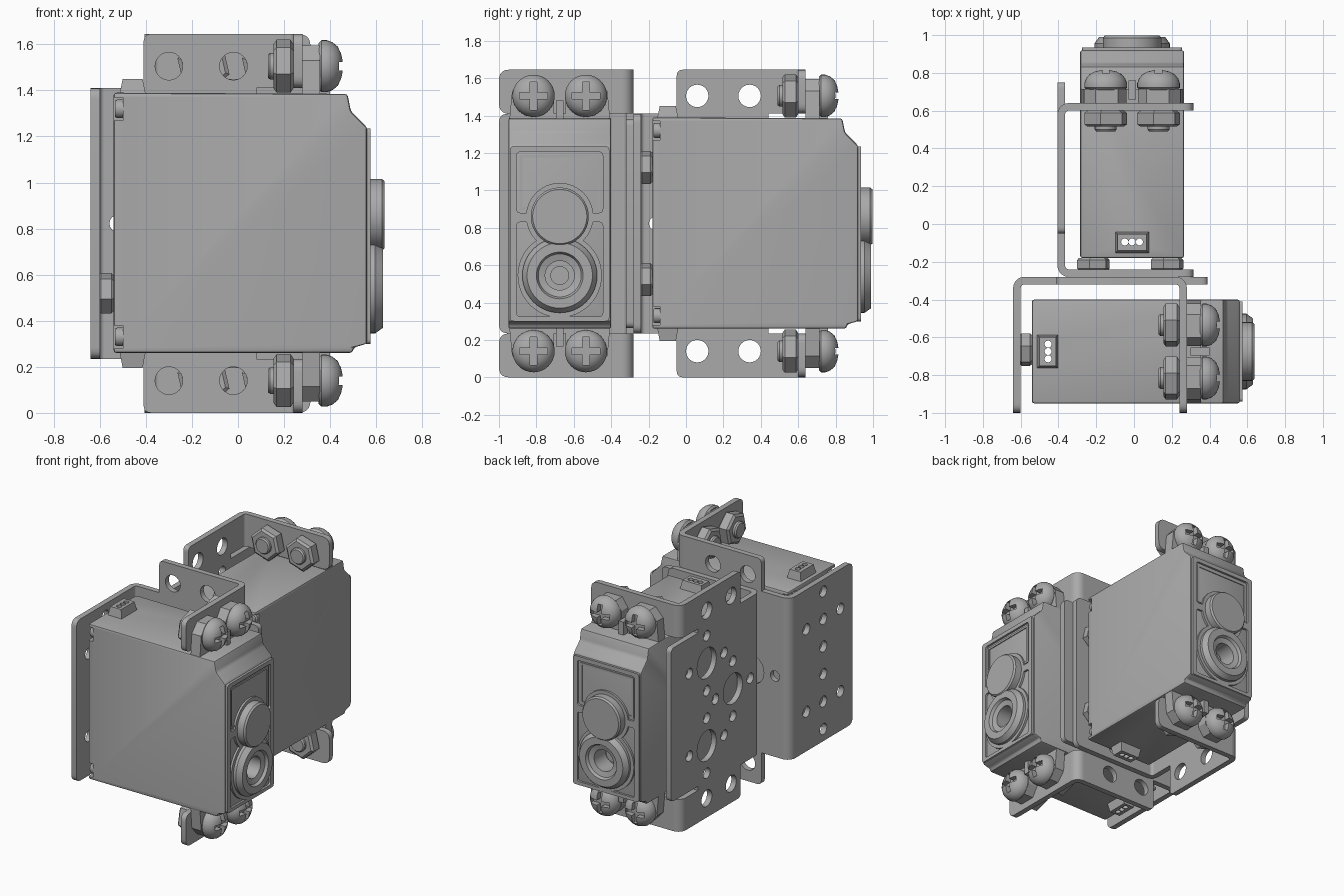
import bpy, bmesh, math
from mathutils import Matrix, Vector

cube = bpy.data.objects.get("Cube")
if cube:
    bpy.data.objects.remove(cube)

GREY = (0.4, 0.4, 0.4, 1)
mat = bpy.data.materials.new("plain grey")
mat.use_nodes = True
mat.diffuse_color = GREY
mat.node_tree.nodes["Principled BSDF"].inputs["Base Color"].default_value = GREY

AXES = {"X": lambda u, v, w: (w, u, v),
        "Y": lambda u, v, w: (u, w, v),
        "Z": lambda u, v, w: (u, v, w)}
MID_Y, TOP = -0.675, 1.645
parts = []


def finish(name, bm, keep=True):
    bmesh.ops.remove_doubles(bm, verts=bm.verts, dist=1e-5)
    bmesh.ops.recalc_face_normals(bm, faces=bm.faces)
    mesh = bpy.data.meshes.new(name)
    bm.to_mesh(mesh)
    bm.free()
    mesh.materials.append(mat)
    obj = bpy.data.objects.new(name, mesh)
    bpy.context.collection.objects.link(obj)
    if keep:
        parts.append(obj)
    return obj


def prism(name, loops, axis, w0, w1, keep=True):
    """Extrude flat outlines (inner outlines become holes) along an axis."""
    curve = bpy.data.curves.new(name, "CURVE")
    curve.dimensions, curve.fill_mode, curve.extrude = "2D", "BOTH", 0.5
    for loop in loops:
        s = curve.splines.new("POLY")
        s.points.add(len(loop) - 1)
        for p, (u, v) in zip(s.points, loop):
            p.co = (u, v, 0, 1)
        s.use_cyclic_u = True
    tmp = bpy.data.objects.new(name, curve)
    bpy.context.collection.objects.link(tmp)
    mesh = bpy.data.meshes.new_from_object(tmp.evaluated_get(bpy.context.evaluated_depsgraph_get()))
    bm = bmesh.new()
    bm.from_mesh(mesh)
    bpy.data.objects.remove(tmp)
    bpy.data.meshes.remove(mesh)
    for v in bm.verts:
        v.co = AXES[axis](v.co.x, v.co.y, w0 if v.co.z < 0 else w1)
    return finish(name, bm, keep)


def lathe(name, profile, axis, u, v, n=32, turn=0.0):
    """Spin (radius, height) points around an axis."""
    bm = bmesh.new()
    rings = [[bm.verts.new(AXES[axis](u + r * math.cos(a), v + r * math.sin(a), w))
              for a in (turn + math.tau * i / n for i in range(n))] for r, w in profile]
    for a, b in zip(rings, rings[1:]):
        for i in range(n):
            bm.faces.new((a[i], a[i - 1], b[i - 1], b[i]))
    return finish(name, bm)


def disc(u, v, r, n=24):
    return [(u + r * math.cos(math.tau * i / n), v + r * math.sin(math.tau * i / n)) for i in range(n)]


def rect(u0, u1, v0, v1):
    return [(u0, v0), (u1, v0), (u1, v1), (u0, v1)]


def rounded(points, r, which=None):
    """Round the chosen corners of an outline."""
    out = []
    for i, p in enumerate(points):
        if which is not None and i not in which:
            out.append(p)
            continue
        c = Vector(p)
        a = c + (Vector(points[i - 1]) - c).normalized() * r
        b = c + (Vector(points[(i + 1) % len(points)]) - c).normalized() * r
        for k in range(6):
            t = k / 5
            out.append(tuple(a * (1 - t) ** 2 + c * 2 * t * (1 - t) + b * t * t))
    return out


def apply_mods(obj):
    mesh = bpy.data.meshes.new_from_object(obj.evaluated_get(bpy.context.evaluated_depsgraph_get()))
    obj.modifiers.clear()
    obj.data = mesh


def cut(obj, cutter):
    m = obj.modifiers.new("cut", "BOOLEAN")
    m.operation, m.object, m.solver = "DIFFERENCE", cutter, "EXACT"
    apply_mods(obj)


# Motor body with chamfered nose
body = prism("motor_body", [[(-.54, .26), (.495, .26), (.505, .285), (.56, .30), (.56, 1.24),
                             (.49, 1.31), (.475, 1.385), (-.54, 1.39)]], "Y", -.95, -.40)
m = body.modifiers.new("edges", "BEVEL")
m.width, m.segments = 0.012, 2
apply_mods(body)
corners = prism("corner_cutter", [rect(a, a + .1, b, b + .1) for a in (-.96, -.49) for b in (.28, 1.27)],
                "X", -.6, -.5, False)
pins = prism("pin_cutter", [disc(-.455, MID_Y + d, .019, 12) for d in (-.039, 0, .039)], "Z", -.1, 1.8, False)
bore = prism("bore_cutter", [disc(MID_Y, .545, .08)], "X", .45, .7, False)
for c in (corners, pins, bore):
    cut(body, c)
for y in (-.905, -.445):
    for z in (.33, 1.32):
        lathe("case_screw", [(0, -.535), (.035, -.535), (.04, -.525), (.04, -.49)], "X", y, z, 16)

# Cable sockets above and below
for name, z0, z1 in (("top_socket", 1.38, 1.45), ("bottom_socket", .27, .195)):
    s = prism(name, [rect(-.515, -.4, -.765, -.585)], "Z", z0, z1)
    for v in s.data.vertices:
        if abs(v.co.z - z1) < .01:
            v.co.x = -.457 + (v.co.x + .457) * .75
            v.co.y = MID_Y + (v.co.y - MID_Y) * .85
    cut(s, pins)

# Nose trim: raised rim around two panels, cap disc and output ring
prism("nose_rim", [rounded(rect(-.94, -.41, .30, 1.235), .02), rounded(rect(-.905, -.445, .88, 1.205), .02),
                   rounded(rect(-.905, -.445, .325, .83), .02)], "X", .555, .575)
prism("panel_lip", [rect(-.89, -.46, .895, 1.19), rect(-.875, -.475, .91, 1.175)], "X", .555, .566)
lathe("cap_collar", [(.18, .555), (.18, .575), (0, .575)], "X", MID_Y, .86)
lathe("cap_disc", [(.155, .56), (.155, .625), (.145, .637), (0, .637)], "X", MID_Y, .86, 48)
lathe("ring_collar", [(.225, .555), (.225, .575), (.19, .575)], "X", MID_Y, .545, 48)
lathe("output_ring", [(.2, .56), (.2, .595), (.175, .63), (.125, .63), (.115, .61), (.078, .60),
                      (.078, .47), (.05, .47), (.05, .5), (0, .5)], "X", MID_Y, .545, 48)

# Mounting lugs, bolts and nuts at both ends
cross = [(sx * a, sz * b) for sx, sz, pts in
         ((1, 1, ((.075, .018), (.018, .018), (.018, .075))), (-1, 1, ((.018, .075), (.018, .018), (.075, .018))),
          (-1, -1, ((.075, .018), (.018, .018), (.018, .075))), (1, -1, ((.018, .075), (.018, .018), (.075, .018))))
         for a, b in pts]
for end, flip in (("top", False), ("bottom", True)):
    def fz(z):
        return TOP - z if flip else z
    prism(end + "_lug", [[(u, fz(v)) for u, v in
                          ((-.945, 1.37), (-.405, 1.37), (-.42, 1.53), (-.48, 1.595), (-.6, 1.595), (-.645, 1.53),
                           (-.645, 1.41), (-.705, 1.41), (-.705, 1.53), (-.75, 1.595), (-.87, 1.595), (-.93, 1.53))]],
          "X", .28, .355)
    prism(end + "_lug_rib", [rect(MID_Y - .02, MID_Y + .02, *sorted((fz(1.37), fz(1.48))))], "X", .3, .4)
    for y in (-.815, -.535):
        z = fz(1.505)
        head = lathe(end + "_bolt_head", [(0, .35), (.1, .35), (.113, .362), (.113, .385), (.104, .41), (.085, .433),
                                          (.06, .447), (.03, .454), (0, .456)], "X", y, z)
        c = prism("cross_cutter", [[(y + a, z + b) for a, b in cross]], "X", .412, .5, False)
        cut(head, c)
        bpy.data.objects.remove(c)
        lathe(end + "_bolt_shank", [(0, .13), (.05, .13), (.058, .14), (.058, .35)], "X", y, z, 24)
        lathe(end + "_nut", [(.05, .155), (.1, .155), (.118, .168), (.118, .228), (.1, .24), (.05, .24)],
              "X", y, z, 6, math.radians(17))
for c in (corners, pins, bore):
    bpy.data.objects.remove(c)

# Bracket back plate with ears, slots and hole pattern
lower = [(-.58, .235), (-.41, .235), (-.41, 0), (.22, 0), (.22, .235), (.08, .235), (.08, .265), (.39, .265)]
outline = rounded(lower + [(u, TOP - v) for u, v in reversed(lower)], .035, (2, 7, 8, 13))
mid = TOP / 2
holes = [disc(u, v, .06) for u in (-.30, -.02) for v in (.14, 1.505)]
for u, v in ((-.02, mid + .3), (-.02, mid - .3), (-.32, mid)):
    holes.append(disc(u, v, .11, 32))
    holes += [disc(u + a, v + b, .038, 16) for a, b in ((.2, 0), (-.2, 0), (0, .2), (0, -.2))]
prism("bracket_back", [outline] + holes, "Y", -.32, -.28)

# Bracket arm behind the motor
arm = rounded(rect(-1, -.34, .235, 1.41), .05, (0, 3))
holes = [disc(-.665, mid + d, .04, 16) for d in (-.5, -.3, -.1, .1, .3, .5)]
holes += [disc(y, mid + d, .04, 16) for y in (-.86, -.47) for d in (-.3, .3)]
prism("bracket_arm", [arm] + holes, "X", -.64, -.60)


def bend(name, x, start, z0, z1):
    arc = [start + math.pi / 2 * i / 8 for i in range(9)]
    pts = [(x + r * math.cos(a), -.34 + r * math.sin(a))
           for r, seq in ((.06, arc), (.02, arc[::-1])) for a in seq]
    prism(name, [pts], "Z", z0, z1)


# Bends and bolted tabs
bend("arm_bend", -.58, math.pi / 2, .235, 1.41)
for end, z0, z1 in (("bottom", 0, .235), ("top", 1.41, TOP)):
    bend(end + "_tab_bend", .22, 0, z0, z1)
    prism(end + "_tab", [rounded(rect(-1, -.34, z0, z1), .055, (0, 3))], "X", .24, .28)

# Second unit: a quarter turn of the first
turn = Matrix.Translation((-.685, .36, 0)) @ Matrix.Rotation(math.pi / 2, 4, "Z")
for p in list(parts):
    p.data.shade_smooth()
    p.data.set_sharp_from_angle(angle=math.radians(32))
    twin = p.copy()
    twin.name = "rear_" + p.name
    p.name = "front_" + p.name
    twin.matrix_world = turn
    bpy.context.collection.objects.link(twin)

# Small nuts inside the arms
NUT = [(0, -.605), (.08, -.605), (.09, -.595), (.09, -.55), (.08, -.54), (.05, -.54), (.05, -.53), (0, -.53)]
lathe("front_arm_nut", NUT, "X", -.665, .52, 6, .3)
for y in (-.86, -.47):
    for z in (mid - .3, mid + .3):
        lathe("rear_arm_nut", NUT, "X", y, z, 6, .3).matrix_world = turn
